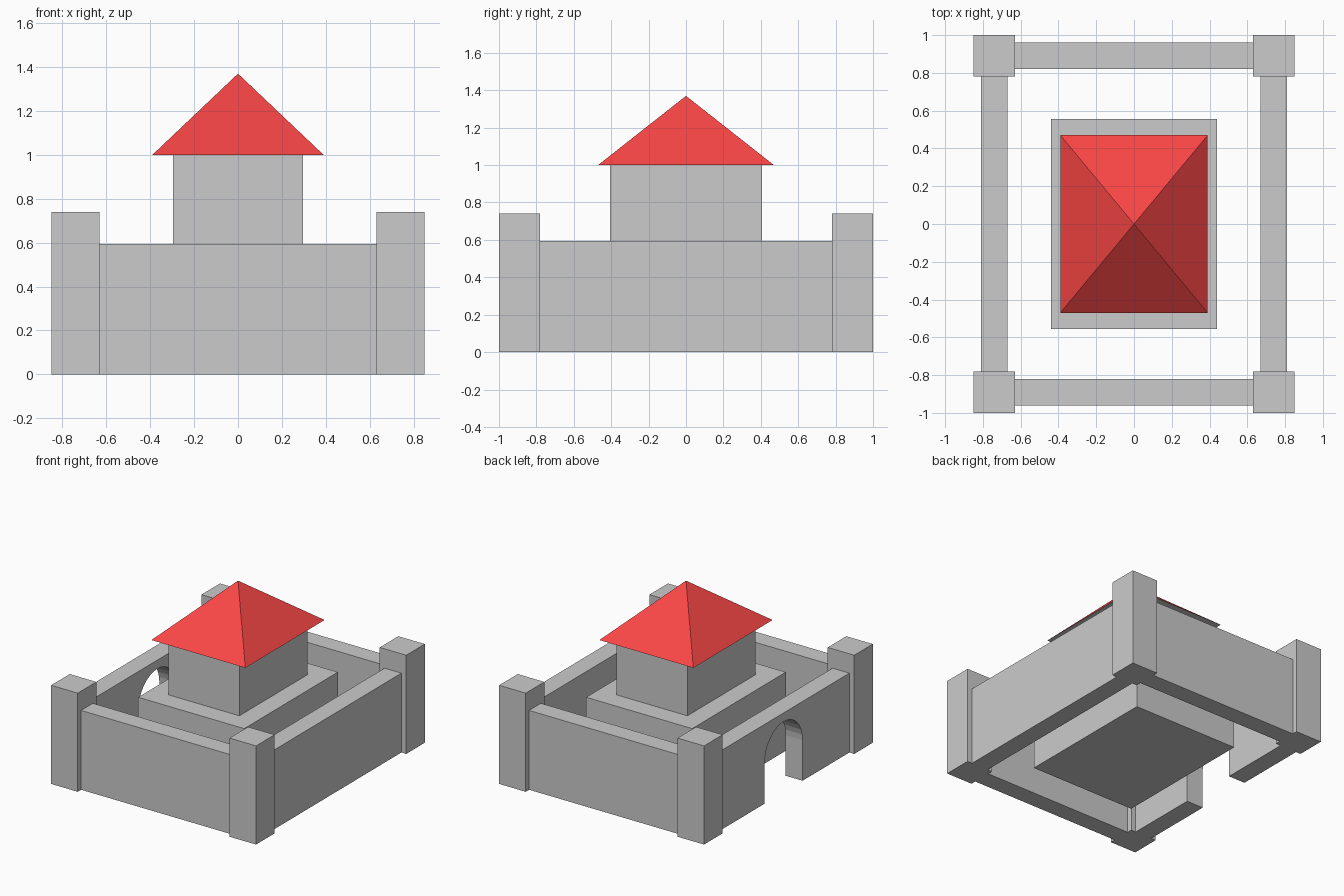
import bpy, bmesh
from math import sin, cos, pi
from mathutils import Vector

if "Cube" in bpy.data.objects:
    bpy.data.objects.remove(bpy.data.objects["Cube"])


def material(name, rgb):
    m = bpy.data.materials.new(name)
    m.diffuse_color = (*rgb, 1)
    m.use_nodes = True
    m.node_tree.nodes["Principled BSDF"].inputs["Base Color"].default_value = m.diffuse_color
    return m


WALL = material("wall_stone", (0.57, 0.57, 0.57))
KEEP = material("keep_stone", (0.7, 0.7, 0.7))
RED = material("roof_red", (0.95, 0.06, 0.06))


def finish(name, bm, *mats):
    bmesh.ops.recalc_face_normals(bm, faces=bm.faces)
    me = bpy.data.meshes.new(name)
    bm.to_mesh(me)
    bm.free()
    for m in mats:
        me.materials.append(m)
    ob = bpy.data.objects.new(name, me)
    bpy.context.collection.objects.link(ob)
    return ob


def box(name, x0, x1, y0, y1, z0, z1, mat):
    bm = bmesh.new()
    bmesh.ops.create_cube(bm, size=1)
    for v in bm.verts:
        v.co = Vector((x1 if v.co.x > 0 else x0,
                       y1 if v.co.y > 0 else y0,
                       z1 if v.co.z > 0 else z0))
    return finish(name, bm, mat)


WALL_H = 0.595

# Corner towers
for sx, side in ((-1, "left"), (1, "right")):
    for sy, end in ((-1, "front"), (1, "back")):
        cx, cy = sx * 0.74, sy * 0.89
        box(f"tower_{end}_{side}", cx - 0.11, cx + 0.11,
            cy - 0.11, cy + 0.11, 0, 0.74, WALL)

# Plain curtain walls
box("wall_front", -0.63, 0.63, -0.96, -0.82, 0, WALL_H, WALL)
box("wall_back", -0.63, 0.63, 0.82, 0.96, 0, WALL_H, WALL)
box("wall_right", 0.67, 0.81, -0.78, 0.78, 0, WALL_H, WALL)

# Left wall with arched gateway, extruded from its outline
R, SPRING, SEG = 0.225, 0.305, 16
arch = [(R * cos(pi * i / SEG), SPRING + R * sin(pi * i / SEG)) for i in range(SEG + 1)]
outline = [(-0.78, 0), (-0.78, WALL_H), (0.78, WALL_H), (0.78, 0), (R, 0)] + arch + [(-R, 0)]
bm = bmesh.new()
face = bm.faces.new([bm.verts.new((-0.81, y, z)) for y, z in outline])
ext = bmesh.ops.extrude_face_region(bm, geom=[face], use_keep_orig=True)
bmesh.ops.translate(bm, vec=(0.14, 0, 0),
                    verts=[g for g in ext["geom"] if isinstance(g, bmesh.types.BMVert)])
finish("wall_left_gate", bm, WALL)

# Keep: wide base and narrower upper storey
box("keep_base", -0.44, 0.44, -0.555, 0.555, 0, 0.59, KEEP)
box("keep_upper", -0.295, 0.295, -0.405, 0.405, 0.59, 1.0, KEEP)

# Pyramid roof with grey underside
bm = bmesh.new()
base = [bm.verts.new((x, y, 1.0)) for x, y in
        ((-0.39, -0.47), (0.39, -0.47), (0.39, 0.47), (-0.39, 0.47))]
apex = bm.verts.new((0, 0, 1.37))
for i in range(4):
    bm.faces.new((base[i], base[(i + 1) % 4], apex))
bm.faces.new(base[::-1]).material_index = 1
finish("roof", bm, RED, KEEP)
